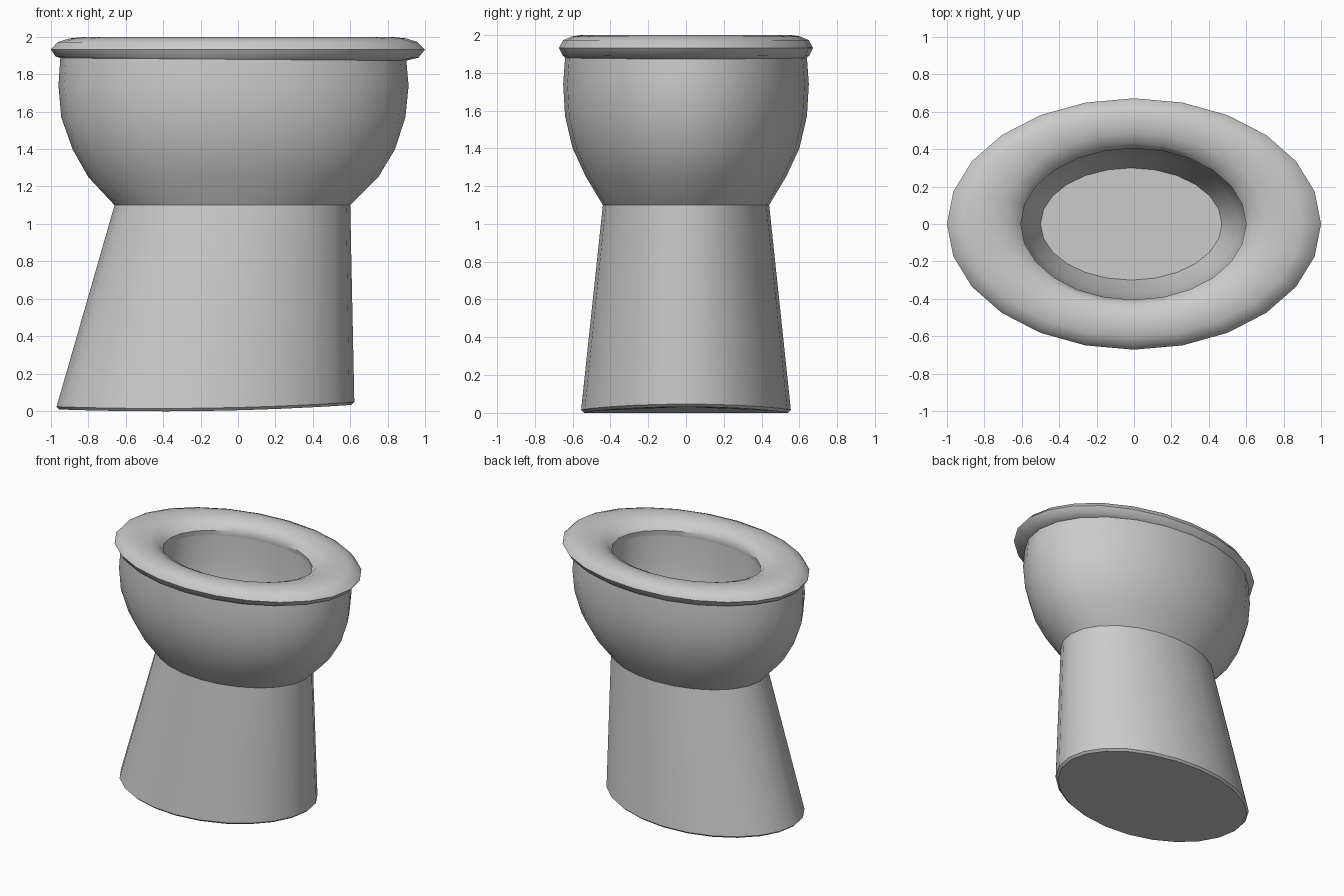
import bpy, bmesh, math

if "Cube" in bpy.data.objects:
    bpy.data.objects.remove(bpy.data.objects["Cube"])

SIDES = 24


def loft(name, rings, cap_first=False, cap_last=False):
    """Skin elliptical rings: (x min, x max, half depth, z, tilt, saddle)."""
    bm = bmesh.new()
    loops = []
    for x0, x1, ry, z, *bend in rings:
        tilt, saddle = bend if bend else (0, 0)
        loop = []
        for i in range(SIDES):
            a = 2 * math.pi * i / SIDES
            c = math.cos(a)
            loop.append(bm.verts.new(((x0 + x1) / 2 + (x1 - x0) / 2 * c,
                                      ry * math.sin(a),
                                      z + tilt * c + saddle * c * c)))
        loops.append(loop)
    for a, b in zip(loops, loops[1:]):
        for i in range(SIDES):
            j = (i + 1) % SIDES
            bm.faces.new((a[i], a[j], b[j], b[i]))
    if cap_first:
        bm.faces.new(loops[0][::-1])
    if cap_last:
        bm.faces.new(loops[-1])
    mesh = bpy.data.meshes.new(name)
    bm.to_mesh(mesh)
    bm.free()
    ob = bpy.data.objects.new(name, mesh)
    bpy.context.collection.objects.link(ob)
    bpy.ops.object.select_all(action='DESELECT')
    ob.select_set(True)
    bpy.context.view_layer.objects.active = ob
    bpy.ops.object.shade_smooth_by_angle(angle=math.radians(40))
    return ob


# Leaning pedestal with a softened, slightly bowed foot
loft("pedestal", [
    (-0.955, 0.605, 0.54, 0.0, 0.012, 0.02),
    (-0.97, 0.622, 0.555, 0.015, 0.012, 0.02),
    (-0.66, 0.60, 0.44, 1.10),
], cap_first=True)

# Outer bowl
loft("bowl", [
    (-0.66, 0.60, 0.44, 1.10),
    (-0.80, 0.75, 0.53, 1.25),
    (-0.885, 0.84, 0.60, 1.40),
    (-0.945, 0.895, 0.64, 1.57),
    (-0.96, 0.912, 0.65, 1.74),
    (-0.95, 0.90, 0.64, 1.88, -0.007, 0),
])

# Rounded rim, from the bowl's edge over the top to the opening
loft("rim", [
    (-0.95, 0.90, 0.64, 1.88, -0.007, 0),
    (-0.975, 0.965, 0.652, 1.892, -0.003, 0),
    (-1.00, 1.00, 0.672, 1.932),
    (-0.965, 0.96, 0.65, 1.972, 0.0, 0),
    (-0.90, 0.90, 0.605, 1.992),
    (-0.82, 0.82, 0.55, 2.0),
    (-0.72, 0.72, 0.485, 1.99),
    (-0.64, 0.64, 0.43, 1.96),
    (-0.605, 0.60, 0.405, 1.92),
    (-0.61, 0.605, 0.41, 1.88),
])

# Inside of the bowl with a flat floor
loft("basin", [
    (-0.61, 0.605, 0.41, 1.88),
    (-0.61, 0.60, 0.405, 1.65),
    (-0.575, 0.56, 0.375, 1.42),
    (-0.50, 0.47, 0.30, 1.22),
], cap_last=True)
